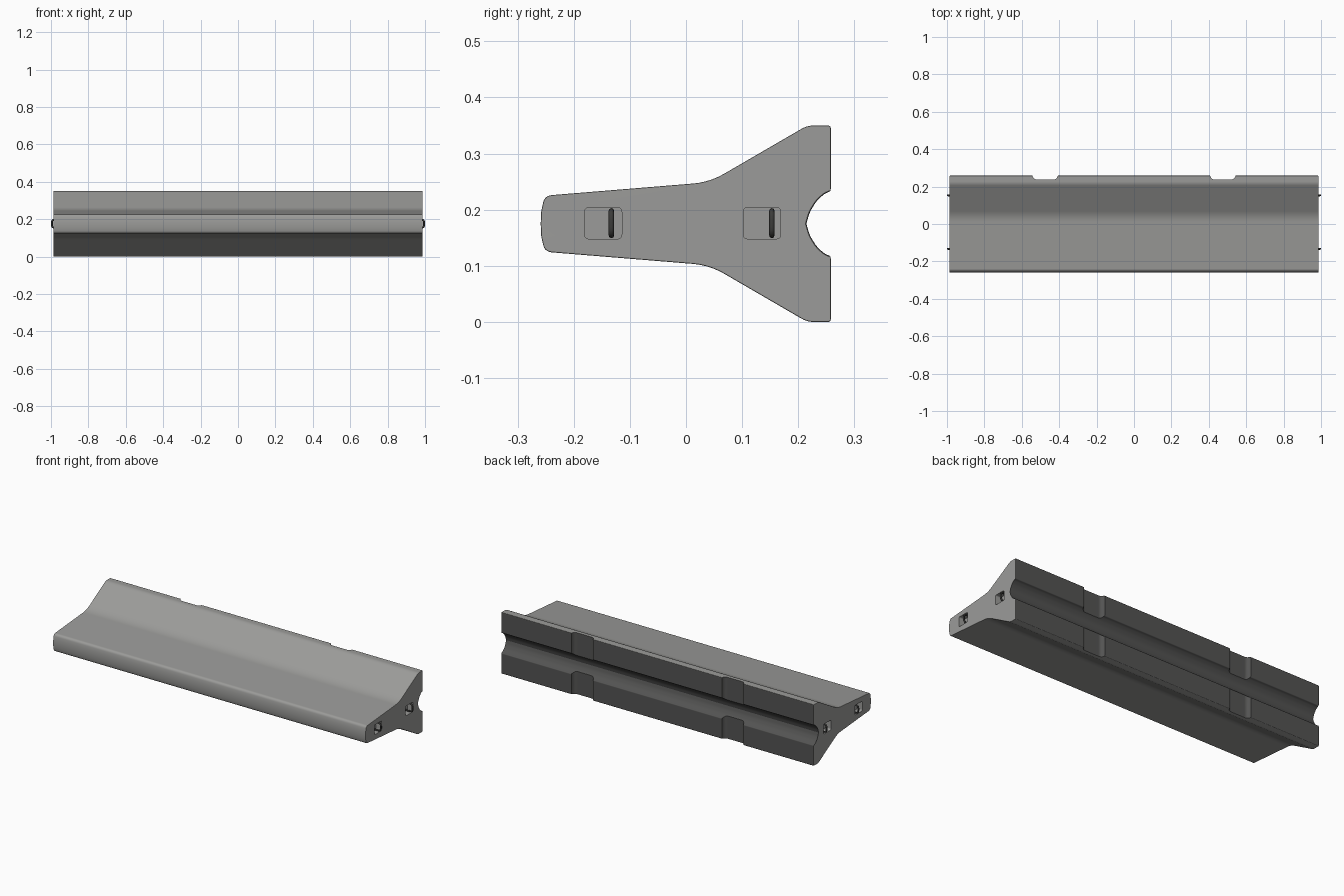
import bpy, bmesh, math
from mathutils import Vector

if "Cube" in bpy.data.objects:
    bpy.data.objects.remove(bpy.data.objects["Cube"])

MID = 0.175      # height of the symmetry plane
END = 0.987      # half length of the concrete body


def material(name, rgb):
    m = bpy.data.materials.new(name)
    m.diffuse_color = (*rgb, 1)
    m.use_nodes = True
    m.node_tree.nodes["Principled BSDF"].inputs["Base Color"].default_value = m.diffuse_color
    return m


concrete = material("concrete grey", (0.33, 0.33, 0.32))
dark_base = material("dark base grey", (0.088, 0.088, 0.086))
steel = material("dark steel", (0.045, 0.045, 0.043))


def fillet(corners, n=5):
    """Round each (a, b, radius) corner of a closed outline."""
    out = []
    for i, (a, b, r) in enumerate(corners):
        p = Vector((a, b))
        if r == 0:
            out.append(p)
            continue
        prev = Vector(corners[i - 1][:2])
        nxt = Vector(corners[(i + 1) % len(corners)][:2])
        s = p + (prev - p).normalized() * r
        e = p + (nxt - p).normalized() * r
        for k in range(n + 1):
            t = k / n
            out.append(s * (1 - t) ** 2 + p * 2 * t * (1 - t) + e * t * t)
    return out


def prism(name, ring0, ring1):
    """Solid between two matching closed rings of 3D points."""
    bm = bmesh.new()
    a = [bm.verts.new(p) for p in ring0]
    b = [bm.verts.new(p) for p in ring1]
    bm.faces.new(a)
    bm.faces.new(b[::-1])
    for i in range(len(a)):
        j = (i + 1) % len(a)
        bm.faces.new((a[j], a[i], b[i], b[j]))
    bmesh.ops.recalc_face_normals(bm, faces=bm.faces[:])
    me = bpy.data.meshes.new(name)
    bm.to_mesh(me)
    bm.free()
    me.materials.append(concrete)
    ob = bpy.data.objects.new(name, me)
    bpy.context.collection.objects.link(ob)
    return ob


# Barrier cross-section: upper half (y, half thickness), then mirrored
half = [(-0.259, 0.0, 0), (-0.258, 0.022, 0), (-0.252, 0.050, 0.013),
        (0.042, 0.074, 0.03), (0.216, 0.175, 0.012),
        (0.258, 0.175, 0.005), (0.258, 0.058, 0.004),
        (0.247, 0.0535, 0.005), (0.233, 0.041, 0.008),
        (0.2205, 0.021, 0.009), (0.2145, 0.0, 0)]
pts = fillet([(y, h, r) for y, h, r in half]
             + [(y, -h, r) for y, h, r in half[-2:0:-1]])
barrier = prism("concrete_barrier",
                [(-END, p.x, MID + p.y) for p in pts],
                [(END, p.x, MID + p.y) for p in pts])

# Softened edges around both end faces
bm = bmesh.new()
bm.from_mesh(barrier.data)
rim = [e for e in bm.edges if abs(e.verts[0].co.x - e.verts[1].co.x) < 1e-5]
bmesh.ops.bevel(bm, geom=rim, offset=0.0025, segments=2, profile=0.5,
                affect='EDGES', clamp_overlap=True)
bm.to_mesh(barrier.data)
bm.free()

cutters = []

# Two slots across the base
for sx in (-1, 1):
    slot = fillet([(-0.085, 0.30, 0), (-0.070, 0.262, 0), (-0.060, 0.238, 0.016),
                   (0.060, 0.238, 0.016), (0.070, 0.262, 0), (0.085, 0.30, 0)])
    cutters.append(prism("slot_cutter",
                         [(sx * 0.475 + p.x, p.y, -0.1) for p in slot],
                         [(sx * 0.475 + p.x, p.y, 0.45) for p in slot]))

# Square pockets in both ends, each with a steel coupling loop
for sx in (-1, 1):
    for cy, hook_y in ((-0.1475, -0.133), (0.1355, 0.153)):
        sq = fillet([(-0.033, -0.028, 0.008), (0.033, -0.028, 0.008),
                     (0.033, 0.028, 0.008), (-0.033, 0.028, 0.008)])
        cutters.append(prism("pocket_cutter",
                             [(sx * (END - 0.035), cy + p.x, MID + 0.001 + p.y) for p in sq],
                             [(sx * (END + 0.002), cy + p.x, MID + 0.001 + p.y) for p in sq]))
        cu = bpy.data.curves.new("coupling_loop", 'CURVE')
        cu.dimensions = '3D'
        cu.bevel_depth = 0.0048
        cu.bevel_resolution = 2
        path = fillet([(END - 0.045, -0.022, 0), (0.9952, -0.022, 0.016),
                       (0.9952, 0.022, 0.016), (END - 0.045, 0.022, 0)])
        sp = cu.splines.new('POLY')
        sp.points.add(len(path) - 1)
        for q, p in zip(sp.points, path):
            q.co = (sx * p.x, hook_y, MID + 0.001 + p.y, 1)
        cu.materials.append(steel)
        bpy.context.collection.objects.link(bpy.data.objects.new("coupling_loop", cu))

for c in cutters:
    c.hide_render = True
    mod = barrier.modifiers.new("cut", 'BOOLEAN')
    mod.operation = 'DIFFERENCE'
    mod.solver = 'EXACT'
    mod.object = c

# Apply the cuts and remove the cutters
bpy.context.view_layer.update()
dg = bpy.context.evaluated_depsgraph_get()
result = bpy.data.meshes.new_from_object(barrier.evaluated_get(dg))
barrier.modifiers.clear()
barrier.data = result
for c in cutters:
    bpy.data.objects.remove(c)

# Dark underside of the base: groove, foot faces and slots
result.materials.clear()
result.materials.append(concrete)
result.materials.append(dark_base)
for f in result.polygons:
    c, n = f.center, f.normal
    foot = c.y > 0.2 and n.y > 0.5
    groove = c.y > 0.212 and abs(c.z - MID) < 0.0585 and abs(c.x) < END - 1e-4
    slot = c.y > 0.23 and abs(n.x) > 0.1 and abs(c.x) < 0.6
    f.material_index = 1 if foot or groove or slot else 0

bpy.ops.object.select_all(action='DESELECT')
barrier.select_set(True)
bpy.context.view_layer.objects.active = barrier
bpy.ops.object.shade_smooth_by_angle(angle=math.radians(25))
wn = barrier.modifiers.new("even_shading", 'WEIGHTED_NORMAL')
wn.keep_sharp = True
